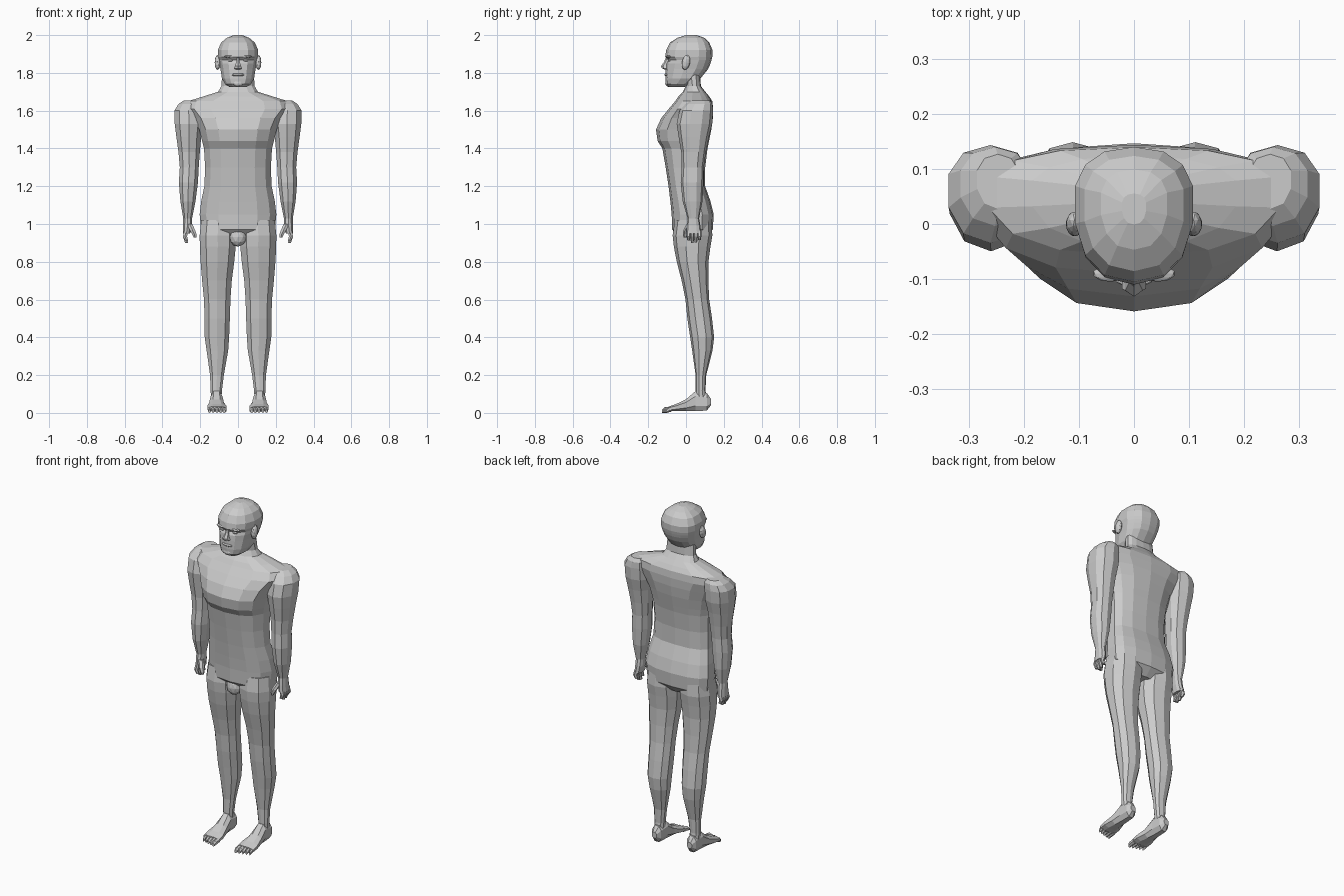
import bpy, bmesh, math


def loft(name, rings, axis='z', sides=12, power=2.0, wide=0.5, mirror=False):
    """Skin cross-sections (level, a0, a1, b0, b1); 'wide' places the widest line in b."""
    bm = bmesh.new()
    loops = []
    for lev, a0, a1, b0, b1 in rings:
        loop = []
        mid = b0 + wide * (b1 - b0)
        for i in range(sides):
            t = 2 * math.pi * (i + 0.5) / sides
            c, s = math.cos(t), math.sin(t)
            c = math.copysign(abs(c) ** (2 / power), c)
            s = math.copysign(abs(s) ** (2 / power), s)
            # stretch so the polygon really touches its bounds
            k = math.cos(math.pi / sides) ** (2 / power)
            a = (a0 + a1) / 2 + (a1 - a0) / 2 * c / k
            b = mid + ((b1 - mid) if s > 0 else (mid - b0)) * s / k
            loop.append(bm.verts.new((a, b, lev) if axis == 'z' else (a, lev, b)))
        loops.append(loop)
    for lo, hi in zip(loops, loops[1:]):
        for i in range(sides):
            j = (i + 1) % sides
            bm.faces.new((lo[i], lo[j], hi[j], hi[i]))
    bm.faces.new(loops[0])
    bm.faces.new(loops[-1])
    return finish(name, bm, mirror)


def finish(name, bm, mirror=False):
    bmesh.ops.recalc_face_normals(bm, faces=bm.faces[:])
    me = bpy.data.meshes.new(name)
    bm.to_mesh(me)
    bm.free()
    ob = bpy.data.objects.new(name, me)
    bpy.context.collection.objects.link(ob)
    if mirror:
        ob.modifiers.new("mirror", 'MIRROR')
    return ob


def blob(name, loc, size, mirror=False, tilt=0.0):
    """Low-poly ellipsoid placed in world coordinates."""
    bm = bmesh.new()
    bmesh.ops.create_icosphere(bm, subdivisions=2, radius=1)
    ct, st = math.cos(tilt), math.sin(tilt)
    for v in bm.verts:
        x, y, z = (v.co[i] * size[i] for i in range(3))
        v.co = (loc[0] + x, loc[1] + y * ct - z * st, loc[2] + y * st + z * ct)
    return finish(name, bm, mirror)


def sym(rows):
    return [(z, -w, w, f, b) for z, w, f, b in rows]


# Torso with chest, shoulder shelf and neck
loft("torso", sym([
    (0.925, 0.08, -0.03, 0.10), (0.97, 0.195, -0.07, 0.14),
    (1.05, 0.203, -0.073, 0.145), (1.12, 0.195, -0.08, 0.128),
    (1.20, 0.178, -0.09, 0.10), (1.30, 0.174, -0.105, 0.10),
    (1.40, 0.18, -0.122, 0.112), (1.44, 0.19, -0.147, 0.12),
    (1.50, 0.205, -0.155, 0.132), (1.56, 0.235, -0.128, 0.14),
    (1.61, 0.28, -0.088, 0.142), (1.65, 0.265, -0.055, 0.138),
    (1.675, 0.185, -0.038, 0.122), (1.70, 0.105, -0.015, 0.102),
    (1.73, 0.088, 0.0, 0.078), (1.79, 0.084, -0.01, 0.075)]),
    sides=14, power=2.4, wide=0.62)

# Groin
blob("groin", (0, -0.035, 0.93), (0.045, 0.035, 0.05))

# Head: jaw, eye recess, brow and cranium
loft("head", sym([
    (1.725, 0.045, -0.092, -0.01), (1.74, 0.068, -0.105, 0.03),
    (1.77, 0.085, -0.107, 0.075), (1.82, 0.093, -0.105, 0.115),
    (1.85, 0.099, -0.102, 0.128), (1.868, 0.102, -0.092, 0.133),
    (1.885, 0.106, -0.107, 0.137), (1.92, 0.107, -0.102, 0.138),
    (1.96, 0.090, -0.083, 0.122), (1.985, 0.060, -0.045, 0.098),
    (2.0, 0.022, 0.0, 0.055)]), sides=14, power=2.35, wide=0.6)

# Face details
loft("nose", sym([
    (1.818, 0.012, -0.112, -0.09), (1.824, 0.022, -0.125, -0.09),
    (1.836, 0.016, -0.129, -0.09), (1.86, 0.009, -0.113, -0.085),
    (1.88, 0.008, -0.106, -0.085)]), sides=6)
blob("lips", (0, -0.102, 1.79), (0.034, 0.012, 0.009))
blob("chin", (0, -0.094, 1.745), (0.03, 0.016, 0.018))
blob("eyes", (0.04, -0.084, 1.867), (0.015, 0.012, 0.009), mirror=True)
blob("brows", (0.043, -0.09, 1.886), (0.032, 0.015, 0.008), mirror=True)
blob("ears", (0.108, 0.0, 1.855), (0.016, 0.022, 0.040), mirror=True, tilt=-0.2)

# Arms from shoulder cap to palm
loft("arms", [
    (1.655, 0.21, 0.285, 0.03, 0.125), (1.635, 0.19, 0.315, 0.0, 0.137),
    (1.60, 0.185, 0.337, -0.03, 0.14), (1.53, 0.185, 0.335, -0.045, 0.135),
    (1.46, 0.195, 0.326, -0.035, 0.118), (1.38, 0.202, 0.315, -0.022, 0.103),
    (1.30, 0.208, 0.308, -0.02, 0.092), (1.22, 0.212, 0.313, -0.025, 0.09),
    (1.12, 0.225, 0.305, -0.015, 0.085), (1.03, 0.243, 0.290, 0.01, 0.068),
    (0.99, 0.245, 0.290, 0.005, 0.075), (0.95, 0.253, 0.292, 0.003, 0.08)],
    sides=10, power=2.2, wide=0.55, mirror=True)

# Fingers and thumb
for i, tip in enumerate((0.912, 0.90, 0.902, 0.915)):
    y = 0.014 + 0.019 * i
    loft("finger", [
        (0.965, 0.262, 0.284, y - 0.009, y + 0.009),
        (0.935, 0.270, 0.292, y - 0.009, y + 0.009),
        (tip, 0.264, 0.280, y - 0.006, y + 0.006)], sides=6, mirror=True)
loft("thumb", [
    (1.0, 0.242, 0.27, 0.005, 0.035), (0.965, 0.226, 0.254, -0.012, 0.016),
    (0.945, 0.220, 0.242, -0.014, 0.008), (0.928, 0.221, 0.234, -0.012, 0.002)],
    sides=6, mirror=True)

# Legs from hip to ankle
loft("legs", [
    (1.02, 0.015, 0.195, -0.055, 0.13), (0.94, 0.012, 0.203, -0.066, 0.135),
    (0.88, 0.012, 0.202, -0.06, 0.125), (0.80, 0.02, 0.198, -0.045, 0.115),
    (0.70, 0.033, 0.19, -0.02, 0.115), (0.60, 0.04, 0.18, 0.0, 0.12),
    (0.50, 0.043, 0.177, 0.01, 0.135), (0.40, 0.047, 0.176, 0.025, 0.146),
    (0.33, 0.052, 0.166, 0.035, 0.138), (0.20, 0.075, 0.148, 0.052, 0.106),
    (0.12, 0.085, 0.145, 0.052, 0.102), (0.06, 0.088, 0.142, 0.055, 0.11)],
    sides=10, power=2.2, mirror=True)

# Feet and toes
loft("feet", [
    (0.132, 0.10, 0.13, 0.04, 0.075), (0.11, 0.085, 0.143, 0.012, 0.105),
    (0.05, 0.082, 0.145, 0.01, 0.115), (0.0, 0.075, 0.152, 0.01, 0.072),
    (-0.05, 0.062, 0.162, 0.01, 0.048), (-0.09, 0.062, 0.162, 0.008, 0.034)],
    axis='y', sides=8, power=2.4, mirror=True)
for i in range(5):
    x, r = 0.073 + 0.0195 * i, 0.012 - 0.0012 * i
    tip = -0.126 + 0.005 * i
    loft("toe", [
        (-0.08, x - r, x + r, 0.008, 0.032),
        (tip + 0.012, x - r, x + r, 0.004, 0.028),
        (tip, x - r * 0.6, x + r * 0.6, 0.0, 0.016)],
        axis='y', sides=6, mirror=True)
